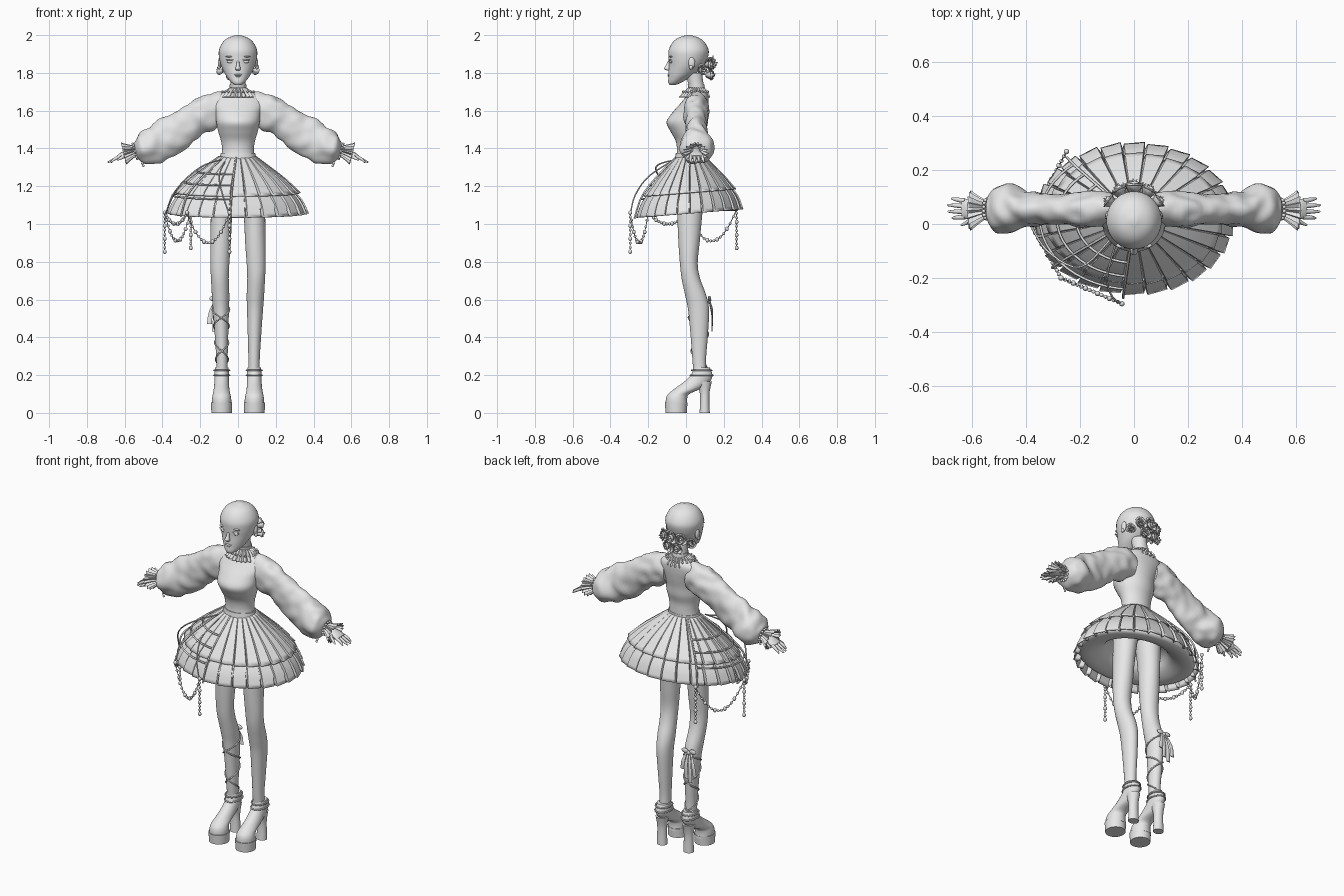
import bpy, bmesh, math
from mathutils import Vector, Matrix, noise

cube = bpy.data.objects.get("Cube")
if cube:
    bpy.data.objects.remove(cube, do_unlink=True)

grey = bpy.data.materials.new("plain_grey")
grey.use_nodes = True
grey.diffuse_color = (0.8, 0.8, 0.8, 1)
grey.node_tree.nodes["Principled BSDF"].inputs["Base Color"].default_value = (0.8, 0.8, 0.8, 1)


def finish(name, bm, mirror=False, sharp=40, thick=0):
    bmesh.ops.recalc_face_normals(bm, faces=bm.faces)
    for f in bm.faces:
        f.smooth = True
    me = bpy.data.meshes.new(name)
    bm.to_mesh(me)
    bm.free()
    me.set_sharp_from_angle(angle=math.radians(sharp))
    me.materials.append(grey)
    ob = bpy.data.objects.new(name, me)
    bpy.context.collection.objects.link(ob)
    if thick:
        ob.modifiers.new("thickness", "SOLIDIFY").thickness = thick
    if mirror:
        ob.modifiers.new("mirror", "MIRROR")
    return ob


def spline(rows, n=5):
    # Catmull-Rom through the rows
    rows = [Vector(r) for r in rows]
    out = []
    for i in range(len(rows) - 1):
        a, b, c, d = rows[max(i - 1, 0)], rows[i], rows[i + 1], rows[min(i + 2, len(rows) - 1)]
        for k in range(n):
            t = k / n
            out.append(0.5 * (2 * b + (c - a) * t + (2 * a - 5 * b + 4 * c - d) * t * t
                              + (3 * b - a - 3 * c + d) * t ** 3))
    return out + [rows[-1]]


def loft(name, rows, seg=28, flat=True, fold=0, rough=0, caps=True, n=5, **kw):
    # rows: x, y, z and two radii; flat rings are horizontal, others follow the path
    rows = spline(rows, n)
    bm = bmesh.new()
    rings = []
    for i, r in enumerate(rows):
        c = Vector(r[:3])
        u, v = Vector((1, 0, 0)), Vector((0, 1, 0))
        if not flat:
            t = Vector(rows[min(i + 1, len(rows) - 1)][:3]) - Vector(rows[max(i - 1, 0)][:3])
            u = Vector((0, 1, 0))
            v = t.cross(u).normalized()
        ring = []
        for k in range(seg):
            a = math.tau * k / seg
            off = u * r[3] * math.cos(a) + v * r[4] * math.sin(a)
            off *= 1 - fold * (k % 2) + rough * noise.noise((c + off) * 18)
            ring.append(bm.verts.new(c + off))
        rings.append(ring)
    for p, q in zip(rings, rings[1:]):
        for k in range(seg):
            bm.faces.new((p[k], p[k - 1], q[k - 1], q[k]))
    if caps:
        bm.faces.new(rings[0])
        bm.faces.new(rings[-1])
    return finish(name, bm, **kw)


def blobs(name, items, mirror=False):
    # items: centre and radii of ellipsoids
    bm = bmesh.new()
    for c, s in items:
        m = Matrix.Translation(c) @ Matrix.Diagonal((*s, 1))
        bmesh.ops.create_uvsphere(bm, u_segments=12, v_segments=8, radius=1, matrix=m)
    return finish(name, bm, mirror)


def wire(name, pts, r, cyclic=False):
    cu = bpy.data.curves.new(name, "CURVE")
    cu.dimensions = "3D"
    cu.bevel_depth, cu.bevel_resolution = r, 1
    sp = cu.splines.new("POLY")
    sp.points.add(len(pts) - 1)
    for p, q in zip(sp.points, pts):
        p.co = (*q, 1)
    sp.use_cyclic_u = cyclic
    cu.materials.append(grey)
    ob = bpy.data.objects.new(name, cu)
    bpy.context.collection.objects.link(ob)


# Head, neck and face
loft("head", [(0, -.072, 1.735, .015, .014), (0, -.058, 1.75, .036, .036), (0, -.033, 1.78, .06, .06),
              (0, -.015, 1.805, .074, .078), (0, .003, 1.84, .09, .094), (0, .011, 1.88, .1, .104),
              (0, .014, 1.92, .101, .106), (0, .014, 1.96, .082, .086), (0, .014, 1.985, .054, .056),
              (0, .014, 2.0, .012, .012)], seg=36)
loft("neck", [(0, .065, 1.68, .055, .045), (0, .055, 1.73, .04, .04), (0, .04, 1.8, .042, .045)])
loft("choker", [(0, .056, 1.722, .044, .044), (0, .053, 1.738, .044, .044)])
loft("nose", [(0, -.09, 1.862, .006, .005), (0, -.095, 1.84, .009, .012), (0, -.099, 1.822, .014, .017),
              (0, -.092, 1.812, .009, .008)], seg=12)
blobs("lips", [((0, -.09, 1.79), (.02, .009, .004)), ((0, -.087, 1.782), (.016, .01, .005))])
blobs("eyes", [((.04, -.079, 1.86), (.02, .009, .009))], True)
blobs("brows", [((.043, -.079, 1.886), (.024, .01, .004))], True)
blobs("upper_lids", [((.041, -.083, 1.869), (.024, .009, .003))], True)
blobs("ears", [((.096, .03, 1.853), (.01, .018, .03)), ((.1, .026, 1.83), (.008, .01, .012))], True)


# Spiral roses pinned behind the head
def rose(name, c, r):
    out = Vector((c[0], c[1] - .02, 0)).normalized()
    rot = out.to_track_quat("Z", "Y").to_matrix()
    bm = bmesh.new()
    prev = None
    for i in range(64):
        a, f = i * .34, i / 63
        ripple = 1 + .12 * math.sin(a * 2.5)
        strip = []
        for rad, h in ((.25 + .3 * f, -.6), (.15 + .75 * f, .0), (.15 + .95 * f, .7 - .7 * f)):
            p = Vector((math.cos(a) * rad * ripple, math.sin(a) * rad * ripple, h * ripple))
            strip.append(bm.verts.new(Vector(c) + rot @ (p * r)))
        if prev:
            for k in (0, 1):
                bm.faces.new((prev[k], strip[k], strip[k + 1], prev[k + 1]))
        prev = strip
    finish(name, bm, thick=.003)


for i, (x, y, z, r) in enumerate([(0, .14, 1.85, .038), (.055, .125, 1.845, .034), (-.055, .125, 1.845, .034),
                                  (.03, .13, 1.79, .034), (-.03, .13, 1.79, .034),
                                  (.092, .085, 1.815, .03), (-.092, .085, 1.815, .03)]):
    rose(f"rose_{i + 1}", (x, y, z), r)

# Torso, frilled collar and waistband
loft("bodice", [(0, .015, 1.34, .092, .07), (0, .018, 1.39, .084, .066), (0, .015, 1.44, .09, .07),
                (0, .008, 1.49, .105, .09), (0, .0, 1.54, .115, .103), (0, .02, 1.59, .122, .092),
                (0, .045, 1.64, .14, .073), (0, .06, 1.68, .115, .058), (0, .06, 1.71, .05, .042)], seg=36)
loft("waistband", [(0, .015, 1.345, .096, .074), (0, .016, 1.375, .091, .07)])
loft("collar_frill", [(0, .055, 1.722, .044, .043), (0, .052, 1.703, .072, .062), (0, .045, 1.672, .1, .085)],
     seg=44, fold=.17, caps=False, thick=.004, sharp=30)
blobs("collar_beads", [((.084 * math.cos(a), .05 + .066 * math.sin(a), 1.7), (.006, .006, .006))
                       for a in [math.tau * k / 20 for k in range(20)]])

# Balloon sleeves, cuffs and hands
loft("sleeves", [(.07, .06, 1.61, .05, .08), (.13, .055, 1.605, .066, .09), (.19, .053, 1.575, .066, .092),
                 (.26, .053, 1.53, .056, .09), (.33, .055, 1.485, .058, .1), (.40, .055, 1.44, .066, .1),
                 (.455, .055, 1.412, .086, .094), (.505, .055, 1.395, .084, .08), (.535, .055, 1.388, .055, .05),
                 (.545, .055, 1.386, .025, .025)], flat=False, rough=.16, seg=36, mirror=True)
loft("wrist_frills", [(.53, .055, 1.392, .03, .028), (.56, .053, 1.384, .042, .036),
                      (.605, .05, 1.373, .075, .06)],
     seg=32, flat=False, fold=.25, caps=False, thick=.003, sharp=30, mirror=True)
loft("palms", [(.53, .055, 1.39, .02, .018), (.575, .054, 1.378, .024, .017), (.61, .055, 1.365, .037, .016),
               (.635, .056, 1.353, .036, .012)], flat=False, seg=16, mirror=True)
for i, (tip, name) in enumerate(zip((.672, .688, .69, .675), ("index", "middle", "ring", "little"))):
    y = .026 + .02 * i
    loft(name + "_fingers", [(.625, y, 1.358, .009, .009), (.655, y + .002 * (i - 1), 1.343, .008, .008),
                             (tip, y + .004 * (i - 1), 1.326, .004, .004)],
         flat=False, seg=10, mirror=True)
loft("thumbs", [(.585, .032, 1.37, .012, .012), (.615, .008, 1.352, .009, .009), (.64, -.004, 1.338, .004, .004)],
     flat=False, seg=10, mirror=True)
blobs("bracelet_beads", [((.545 + .012 * math.sin(a), .055 + .036 * math.cos(a), 1.385 + .04 * math.sin(a)),
                          (.007, .007, .007)) for a in [math.tau * k / 14 for k in range(14)]], True)
blobs("bracelet_drops", [((.5 + .007 * math.sin(k), .02, 1.35 - .014 * k), (.006, .006, .007))
                         for k in range(4)], True)


# Pleated skirt in two tiers over a hollow underskirt
def skirt_point(rx, ry, z, a):
    y = .02 + ry * math.sin(a)
    return Vector((rx * math.cos(a), y, z + .08 * y))


def tier(name, prof, pleats=26):
    bm = bmesh.new()
    rings = []
    for z, rx, ry in spline(prof, 3):
        ring = []
        for i in range(pleats):
            for f, s in ((0, .93), (.06, 1.01), (.92, .985)):
                ring.append(bm.verts.new(skirt_point(rx * s, ry * s, z, math.tau * (i + f) / pleats)))
        rings.append(ring)
    for p, q in zip(rings, rings[1:]):
        for k in range(len(p)):
            bm.faces.new((p[k - 1], p[k], q[k], q[k - 1]))
    finish(name, bm, sharp=20, thick=.005)


tier("upper_skirt", [(1.36, .094, .072), (1.31, .16, .12), (1.24, .25, .185), (1.165, .33, .245)])
tier("lower_skirt", [(1.21, .26, .195), (1.13, .335, .255), (1.055, .372, .283)])
loft("underskirt", [(0, .02, 1.2, .25, .18), (0, .02, 1.11, .335, .25), (0, .02, 1.075, .34, .255),
                    (0, .02, 1.07, .28, .21), (0, .02, 1.1, .21, .15), (0, .02, 1.16, .15, .11),
                    (0, .02, 1.19, .03, .02)], seg=40)

# Straps draped over the right half of the skirt
outline = spline([(1.355, .1, .078), (1.3, .18, .138), (1.22, .285, .215), (1.15, .348, .262), (1.05, .385, .295)], 6)
arc = [math.radians(130 + 135 * k / 24) for k in range(25)]
for i, row in enumerate((8, 12, 18)):
    z, rx, ry = outline[row]
    wire(f"skirt_strap_{i + 1}", [skirt_point(rx, ry, z, a) for a in arc], .005)
for i, deg in enumerate((130, 172, 218, 264)):
    wire(f"hanging_strap_{i + 1}", [skirt_point(rx, ry, z, math.radians(deg)) for z, rx, ry in outline], .005)
wire("loop_strap", spline([(-.09, -.06, 1.34), (-.2, -.16, 1.3), (-.32, -.1, 1.19), (-.385, .0, 1.05)]), .004)
wire("front_loop_strap", spline([(-.07, -.08, 1.33), (-.1, -.2, 1.25), (-.08, -.27, 1.15), (-.045, -.295, 1.05)]), .004)

# Beaded swags and drops
front, side, rear, corner = (Vector(p) for p in ((-.045, -.295, 1.06), (-.388, .01, 1.06),
                                                 (-.25, .268, 1.08), (-.27, -.2, 1.06)))


def chain(name, pts, step=2):
    wire(name + "_cord", pts, .0025)
    blobs(name + "_beads", [(p, (.0075,) * 3 if k % 3 else (.01, .01, .012)) for k, p in enumerate(pts[::step])])


for name, a, b in (("front_swag", front, corner), ("side_swag", corner, side), ("rear_swag", side, rear)):
    sag = .06 if name == "side_swag" else .16
    chain(name, [a.lerp(b, k / 30) - Vector((0, 0, 4 * sag * k / 30 * (1 - k / 30))) for k in range(31)])
for name, p in (("front_drop", front), ("side_drop", side), ("rear_drop", rear)):
    chain(name, [p - Vector((0, 0, .0115 * k)) for k in range(19)])

# Legs
leg_rows = [(.075, .025, 1.22, .068, .075), (.087, .02, 1.05, .057, .066), (.092, .016, .9, .054, .056),
            (.096, .015, .79, .05, .047), (.096, .026, .71, .047, .049), (.092, .052, .62, .046, .056),
            (.09, .067, .54, .042, .055), (.087, .07, .4, .035, .045), (.085, .07, .28, .03, .036),
            (.085, .076, .18, .03, .034)]
loft("legs", leg_rows, mirror=True)

# Platform shoes with block heels
loft("shoe_uppers", [(.087, -.05, .04, .052, .058), (.087, -.05, .075, .051, .056), (.087, -.038, .1, .046, .056),
                     (.087, .012, .13, .041, .07), (.086, .058, .165, .039, .068), (.086, .083, .2, .039, .057),
                     (.086, .083, .24, .036, .043)], mirror=True)
loft("platform_soles", [(.087, -.052, 0, .054, .056), (.087, -.052, .055, .056, .06)], n=1, mirror=True)
loft("block_heels", [(.087, .099, 0, .03, .027), (.087, .099, .1, .027, .025), (.087, .095, .165, .035, .042)],
     mirror=True)
lookup = spline(leg_rows, 16)


def leg_point(z, a, gap=.003):
    x, y, _, rx, ry = min(lookup, key=lambda r: abs(r[2] - z))
    return Vector((-x + (rx + gap) * math.cos(a), y + (ry + gap) * math.sin(a), z))


# Ribbon lacing on the right leg, tied behind the calf
for i, turn in enumerate((1, -1)):
    wire(f"leg_lacing_{i + 1}", [leg_point(.24 + .35 * k / 90, math.pi / 2 + turn * k / 90 * 2 * math.tau)
                                 for k in range(91)], .004)
for i, z in enumerate((.2, .225)):
    for s in (-1, 1):
        wire(f"ankle_strap_{i + 1}", [(s * .086 + .042 * math.cos(a), .083 + (.06 - .25 * (z - .2)) * math.sin(a), z)
                                      for a in [math.tau * k / 24 for k in range(24)]], .004, True)
for i, (x, drop) in enumerate(((-.035, .13), (-.012, .17), (.012, .15), (.03, .1))):
    loft(f"ribbon_tail_{i + 1}", [(-.105 + x * .4, .122, .6, .004, .004), (-.108 + x, .138, .6 - drop / 2, .011, .004),
                                  (-.11 + x * 1.2, .137, .6 - drop, .013, .003)], seg=8)
blobs("ribbon_bow", [((-.105, .125, .598), (.01, .009, .011)), ((-.13, .122, .606), (.022, .007, .014)),
                     ((-.08, .125, .606), (.022, .007, .014))])
